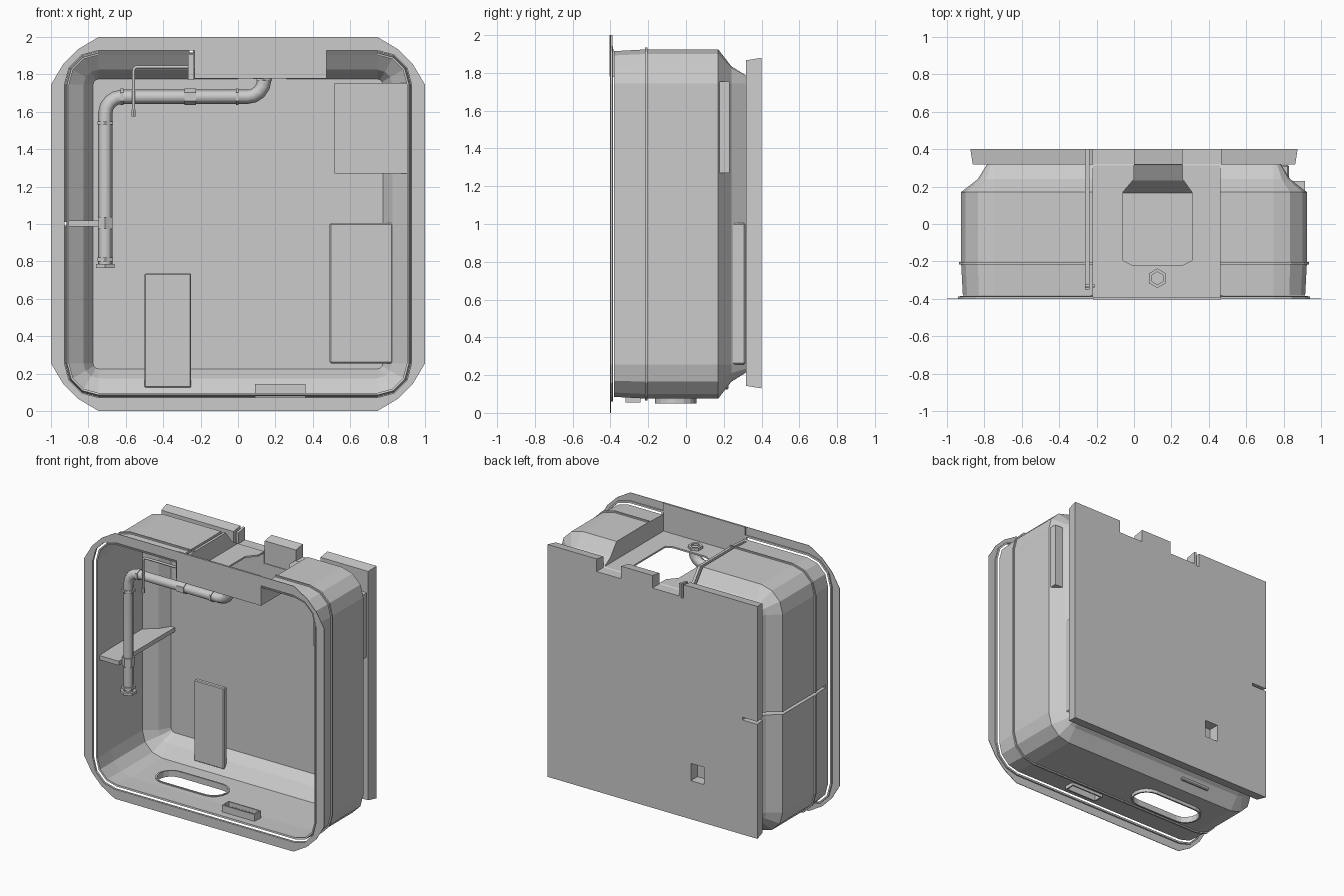
import bpy, bmesh
from math import cos, sin, pi, radians
from mathutils import Vector

if "Cube" in bpy.data.objects:
    bpy.data.objects.remove(bpy.data.objects["Cube"])


def finish(name, bm):
    bmesh.ops.recalc_face_normals(bm, faces=bm.faces)
    me = bpy.data.meshes.new(name)
    bm.to_mesh(me)
    bm.free()
    ob = bpy.data.objects.new(name, me)
    bpy.context.collection.objects.link(ob)
    return ob


def box(name, x0, x1, y0, y1, z0, z1, bevel=0):
    bm = bmesh.new()
    bmesh.ops.create_cube(bm, size=1)
    for v in bm.verts:
        v.co = ((x0 + x1) / 2 + v.co.x * (x1 - x0), (y0 + y1) / 2 + v.co.y * (y1 - y0),
                (z0 + z1) / 2 + v.co.z * (z1 - z0))
    if bevel:
        bmesh.ops.bevel(bm, geom=bm.edges[:], offset=bevel, segments=1, affect='EDGES')
    return finish(name, bm)


def prism(name, pts, z0, z1):
    bm = bmesh.new()
    f = bm.faces.new([bm.verts.new((x, y, z0)) for x, y in pts])
    r = bmesh.ops.extrude_face_region(bm, geom=[f])
    bmesh.ops.translate(bm, vec=(0, 0, z1 - z0), verts=[v for v in r['geom'] if isinstance(v, bmesh.types.BMVert)])
    return finish(name, bm)


def rounded(h, bulge=1.0, c=0.745):
    """Rounded square in x,z with half width h and three facets per corner."""
    pts = []
    for q, (sx, sz) in enumerate(((1, 1), (-1, 1), (-1, -1), (1, -1))):
        for k in range(4):
            a = q * pi / 2 + k * pi / 6
            r = (h - c) * (bulge if k in (1, 2) else 1)
            pts.append((sx * c + r * cos(a), 1 + sz * c + r * sin(a)))
    return pts


def loft(name, rows, closed=False):
    """Loft through rows of (y, outline); closed makes a ring instead of capping."""
    bm = bmesh.new()
    loops = [[bm.verts.new((x, y, z)) for x, z in pts] for y, pts in rows]
    n = len(loops[0])
    pairs = list(zip(loops, loops[1:])) + ([(loops[-1], loops[0])] if closed else [])
    for a, b in pairs:
        for i in range(n):
            j = (i + 1) % n
            bm.faces.new((a[i], a[j], b[j], b[i]))
    if not closed:
        bm.faces.new(loops[0])
        bm.faces.new(loops[-1])
    return finish(name, bm)


def cut(ob, cutter):
    m = ob.modifiers.new('cut', 'BOOLEAN')
    m.operation, m.solver, m.object = 'DIFFERENCE', 'EXACT', cutter
    bpy.context.view_layer.objects.active = ob
    bpy.ops.object.modifier_apply(modifier=m.name)
    bpy.data.objects.remove(cutter)


def cyl(name, a, b, r, n=6):
    a, b = Vector(a), Vector(b)
    bm = bmesh.new()
    bmesh.ops.create_cone(bm, cap_ends=True, segments=n, radius1=r, radius2=r, depth=(b - a).length)
    ob = finish(name, bm)
    ob.location = (a + b) / 2
    ob.rotation_euler = (b - a).to_track_quat('Z', 'Y').to_euler()
    return ob


def pipe(name, pts, r, fillet):
    """Six-sided pipe through the points with rounded bends."""
    P = [Vector(p) for p in pts]
    path = [P[0]]
    for a, p, b in zip(P, P[1:], P[2:]):
        u, v = (a - p).normalized() * fillet, (b - p).normalized() * fillet
        c = p + u + v
        for k in range(5):
            t = k * pi / 8
            path.append(c - v * cos(t) - u * sin(t))
    path.append(P[-1])
    cu = bpy.data.curves.new(name, 'CURVE')
    cu.dimensions, cu.bevel_depth, cu.bevel_resolution, cu.use_fill_caps = '3D', r, 1, True
    sp = cu.splines.new('POLY')
    sp.points.add(len(path) - 1)
    for s, p in zip(sp.points, path):
        s.co = (*p, 1)
    ob = bpy.data.objects.new(name, cu)
    bpy.context.collection.objects.link(ob)


def stadium(cx, cy, half, r):
    return [(cx + (half - r) * (1 if k < 9 else -1) + r * cos(a), cy + r * sin(a))
            for k in range(18) for a in [radians(-90 + (k if k < 9 else k - 1) * 22.5)]]


# Shell and its cavity, both notched by the top pocket and the two seam slits
shell = loft('shell', [(y, rounded(h)) for y, h in (
    (-.4, .94), (-.388, .94), (-.383, .915), (-.217, .924), (-.217, .935), (-.204, .935),
    (-.204, .925), (.17, .925), (.24, .835), (.32, .785))])
cavity = loft('cavity', [(y, rounded(h)) for y, h in (
    (-.5, .928), (-.385, .928), (-.38, .903), (-.21, .912), (.165, .912), (.232, .825), (.31, .775))])
recesses = ((-.22, .46, -.392, 1, 1.79, 3), (-1.5, -.75, -.35, 1, .992, 1.012),
            (-.26, -.24, -.35, 1, 1.775, 3))
for w, (x0, x1, y0, y1, z0, z1) in zip((.012, .006, .006), recesses):
    cut(cavity, box('cutter', x0 - w, x1 + w, y0 - w, y1, z0 - w, z1 + w))
    cut(shell, box('cutter', x0, x1, y0, y1, z0, z1))
cut(shell, cavity)

# Openings: top hatch with neck, floor slot, drain
cut(shell, prism('cutter', [(-.06, .17), (0, .24), (0, .315), (.26, .315), (.26, .24), (.31, .17),
                            (.31, -.195), (.26, -.22), (-.01, -.22), (-.06, -.195)], 1.7, 1.9))
cut(shell, prism('cutter', stadium(-.34, -.055, .275, .098), -.1, .3))
cut(shell, box('cutter', .1, .35, -.31, -.25, 0, .2))

# Front flange and the panel closing the pocket
loft('front_flange', [(-.402, rounded(1, .86)), (-.402, rounded(.93)),
                      (-.398, rounded(.93)), (-.398, rounded(1, .86))], closed=True)
box('pocket_front_panel', -.22, .465, -.404, -.39, 1.78, 2.0)

# Back plate with notches, seams and duct hole
plate = box('back_plate', -.875, .875, .318, .4, .13, 1.88)
for v in plate.data.vertices:
    if v.co.y < .35:
        v.co.x *= .985
        v.co.z = 1 + (v.co.z - 1) * .985
for c in ((.26, .465, .3, .5, 1.785, 2), (-.22, 0, .3, .5, 1.785, 2), (-.26, -.24, .3, .5, 1.775, 2),
          (-1, -.75, .3, .5, .992, 1.012), (-.43, -.32, .3, .5, .42, .55)):
    cut(plate, box('cutter', *c))

# Inside panels
box('lower_left_panel', -.5, -.25, .19, .225, .125, .735, .006)
box('panel_duct', -.43, -.32, .22, .315, .42, .55)
box('lower_right_box', .49, .83, .235, .315, .255, 1.005, .008)
box('upper_right_box', .515, .915, .165, .23, 1.27, 1.755)

# Floor slot collar
collar = prism('slot_collar', stadium(-.34, -.055, .287, .11), .05, .095)
cut(collar, prism('cutter', stadium(-.34, -.055, .275, .098), 0, .2))

# Drain box with grille bars
drain = box('drain_box', .09, .36, -.32, -.24, .055, .145)
cut(drain, box('cutter', .1, .35, -.31, -.25, 0, .3))
for i in range(8):
    x = .125 + i * .028
    box('drain_bar', x, x + .008, -.312, -.248, .1, .115)

# Main pipe with couplings
Y = -.29
pipe('main_pipe', [(.14, Y, 1.79), (.14, Y, 1.68), (-.71, Y, 1.68), (-.71, Y, .77)], .038, .09)
for z, hh, r in ((1.54, .009, .047), (1.005, .033, .045), (.81, .01, .047), (.775, .01, .057)):
    cyl('pipe_collar', (-.71, Y, z - hh), (-.71, Y, z + hh), r)
for x, hh in ((-.62, .007), (-.255, .03), (-.005, .007)):
    cyl('pipe_collar', (x - hh, Y, 1.68), (x + hh, Y, 1.68), .044)
cyl('pipe_top_collar', (.14, Y, 1.765), (.14, Y, 1.775), .048)
nut = cyl('pipe_top_nut', (.125, Y, 1.775), (.125, Y, 1.81), .052)
bpy.context.view_layer.update()
cut(nut, cyl('cutter', (.125, Y, 1.795), (.125, Y, 1.9), .034))

# Thin branch pipe
pipe('thin_pipe', [(-.21, -.33, 1.84), (-.558, -.33, 1.84), (-.558, -.33, 1.59)], .009, .02)
cyl('thin_pipe_tip', (-.558, -.33, 1.575), (-.558, -.33, 1.612), .013)
